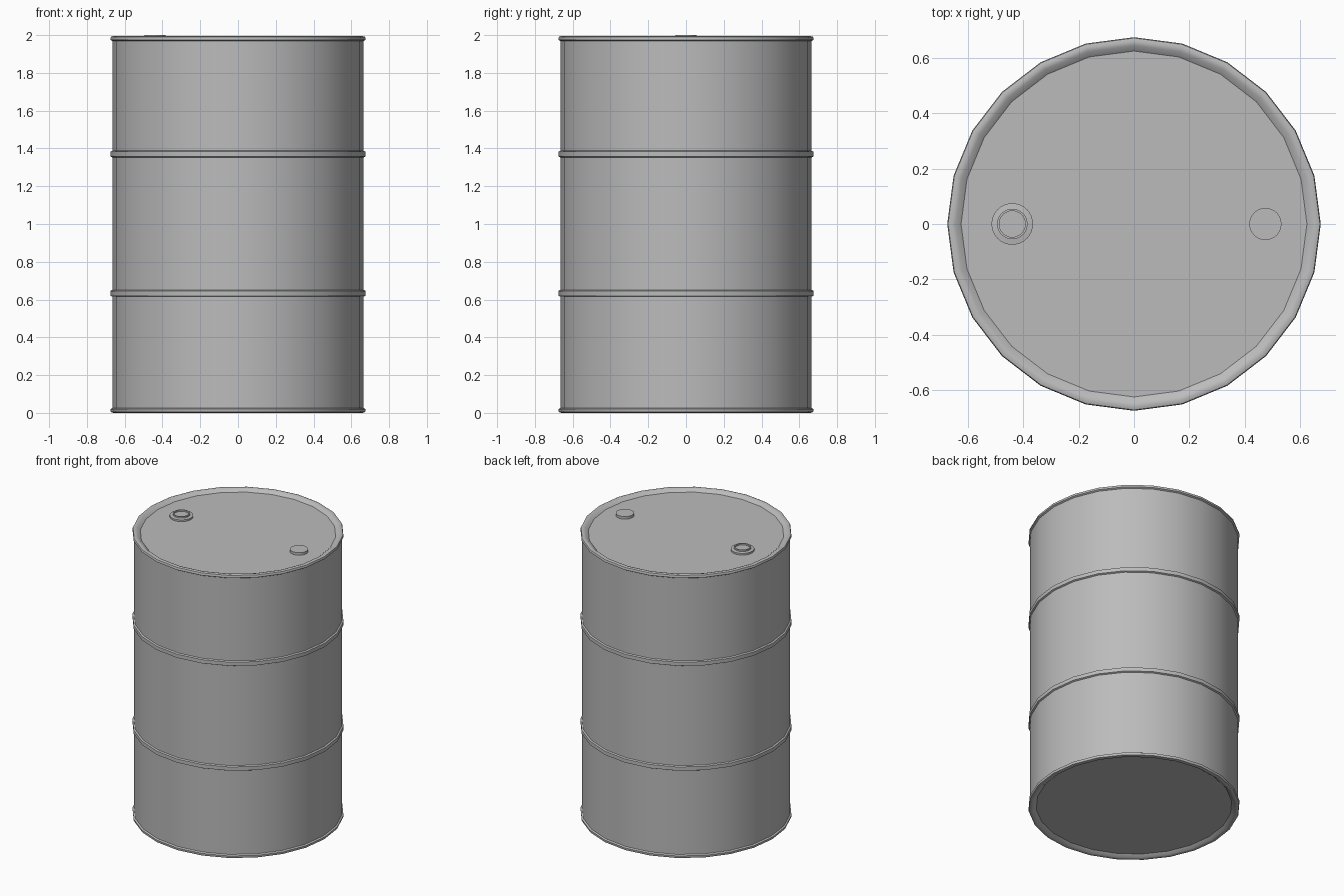
import bpy
import math

cube = bpy.data.objects.get("Cube")
if cube:
    bpy.data.objects.remove(cube, do_unlink=True)

steel = bpy.data.materials.new("grey steel")
steel.use_nodes = True
GREY = (0.5, 0.5, 0.5, 1.0)
steel.diffuse_color = GREY
steel.node_tree.nodes["Principled BSDF"].inputs["Base Color"].default_value = GREY


def lathe(name, profile, sides, centre=(0, 0, 0)):
    """Spin a (radius, z) profile listed from the bottom centre to the top centre."""
    verts, faces, loops = [], [], []
    for r, z in profile:
        if r == 0:
            loops.append([len(verts)] * sides)
            verts.append((0, 0, z))
        else:
            loops.append(list(range(len(verts), len(verts) + sides)))
            for i in range(sides):
                a = math.tau * i / sides
                verts.append((r * math.cos(a), r * math.sin(a), z))
    for low, high in zip(loops, loops[1:]):
        for i in range(sides):
            j = (i + 1) % sides
            face = [low[i], low[j], high[j], high[i]]
            faces.append(list(dict.fromkeys(face)))
    mesh = bpy.data.meshes.new(name)
    mesh.from_pydata(verts, [], faces)
    mesh.materials.append(steel)
    obj = bpy.data.objects.new(name, mesh)
    obj.location = centre
    bpy.context.collection.objects.link(obj)
    bpy.ops.object.select_all(action="DESELECT")
    obj.select_set(True)
    bpy.context.view_layer.objects.active = obj
    bpy.ops.object.shade_smooth_by_angle(angle=math.radians(35))
    return obj


SIDES = 24
BODY, RIM, LID = 0.665, 0.675, 0.625
LID_Z = 1.975


def hoop(z):
    """Raised rolling hoop around the wall."""
    return [(BODY, z - 0.018), (RIM, z - 0.013), (RIM, z + 0.013), (BODY, z + 0.018)]


# Drum shell: recessed base, rolled rims, two hoops and a sunken lid
bottom = [(0, 0.02), (LID, 0.02), (0.645, 0.004), (0.66, 0),
          (0.672, 0.004), (RIM, 0.012), (RIM, 0.02), (BODY, 0.026)]
top = [(r, 1.995 - z) for r, z in reversed(bottom[2:])] + [(LID, LID_Z), (0, LID_Z)]
lathe("drum_shell", bottom + hoop(0.633) + hoop(1.37) + top, SIDES)

# Large bung: flange, raised collar and recessed plug
lathe("large_bung", [(0, 0), (0.075, 0), (0.075, 0.012), (0.055, 0.015), (0.055, 0.025),
                     (0.047, 0.025), (0.047, 0.015), (0, 0.015)],
      32, (-0.44, 0, LID_Z))

# Small vent cap
lathe("small_cap", [(0, 0), (0.058, 0), (0.058, 0.018), (0, 0.018)],
      32, (0.475, 0, LID_Z))
